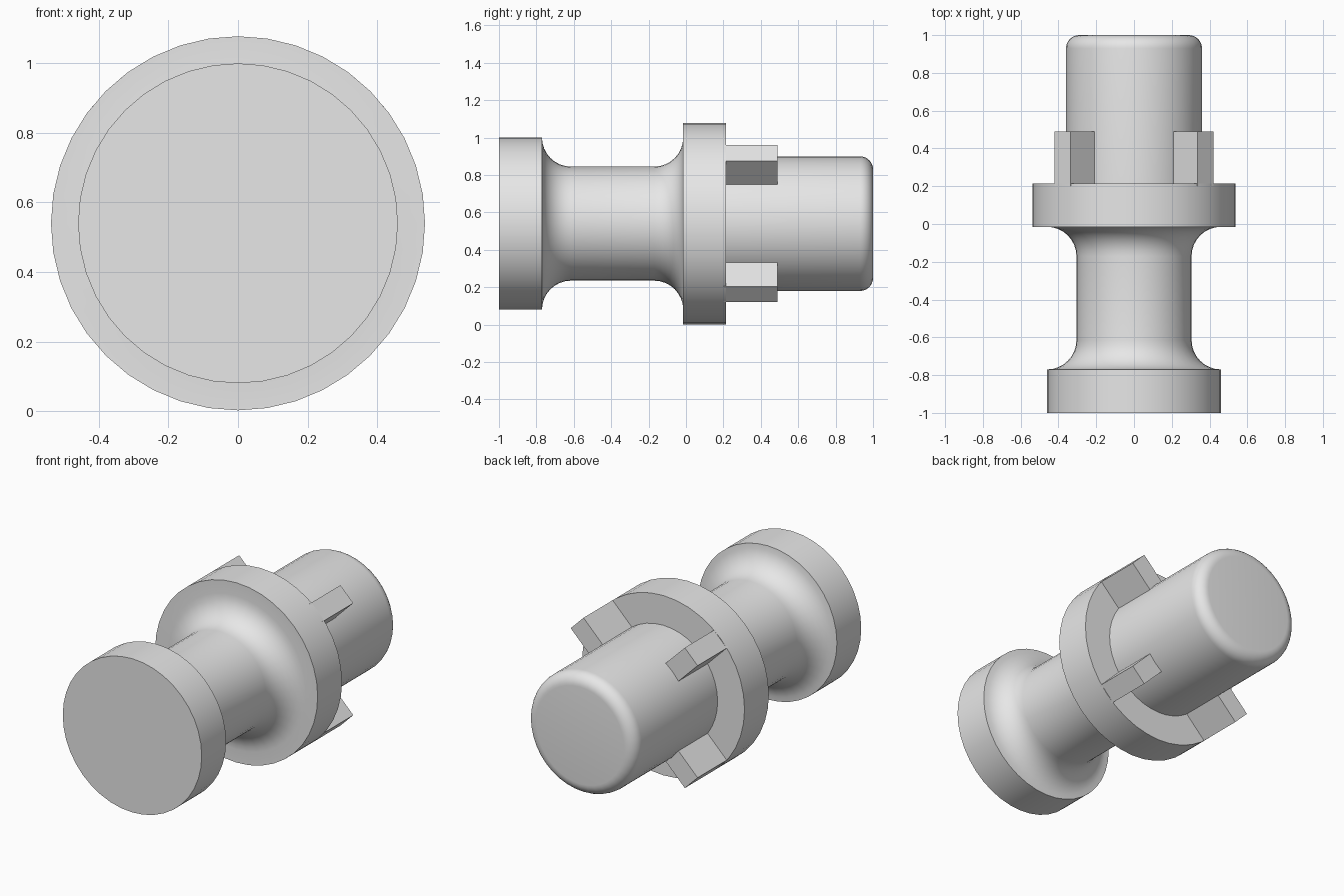
import bpy, bmesh
from math import sin, cos, pi, radians
from mathutils import Matrix, Vector

cube = bpy.data.objects.get("Cube")
if cube:
    bpy.data.objects.remove(cube)

AXIS_Z = 0.54      # height of the turning axis, which runs along y
FLANGE_R = 0.538
SEGMENTS = 40

grey = bpy.data.materials.new("light grey")
grey.use_nodes = True
grey.diffuse_color = (0.8, 0.8, 0.8, 1)
grey.node_tree.nodes["Principled BSDF"].inputs["Base Color"].default_value = (0.8, 0.8, 0.8, 1)


def finish(name, bm):
    bmesh.ops.recalc_face_normals(bm, faces=bm.faces)
    mesh = bpy.data.meshes.new(name)
    bm.to_mesh(mesh)
    bm.free()
    mesh.materials.append(grey)
    ob = bpy.data.objects.new(name, mesh)
    ob.location.z = AXIS_Z
    bpy.context.collection.objects.link(ob)
    bpy.ops.object.select_all(action="DESELECT")
    ob.select_set(True)
    bpy.context.view_layer.objects.active = ob
    bpy.ops.object.shade_smooth_by_angle(angle=radians(30))
    return ob


def arc(y, r, radius, start, end, steps=8):
    """Points (y, r) on an arc in the profile plane, angles in degrees."""
    angles = [radians(start + (end - start) * i / steps) for i in range(steps + 1)]
    return [(y + radius * cos(a), r + radius * sin(a)) for a in angles]


def lathe(name, profile):
    bm = bmesh.new()
    verts = [bm.verts.new((0, y, r)) for y, r in profile]
    edges = [bm.edges.new(pair) for pair in zip(verts, verts[1:])]
    bmesh.ops.spin(bm, geom=verts + edges, axis=(0, 1, 0), cent=(0, 0, 0),
                   angle=2 * pi, steps=SEGMENTS)
    bmesh.ops.remove_doubles(bm, verts=bm.verts, dist=0.0005)
    # flat end caps
    bmesh.ops.holes_fill(bm, edges=[e for e in bm.edges if e.is_boundary], sides=0)
    return finish(name, bm)


# Turned body: end disc, filleted neck, flange and rounded rear shaft
fillet, bevel = 0.155, 0.07
lathe("turned_body",
      [(-1, 0.46)]
      + arc(-0.77 + fillet, 0.46, fillet, 180, 270)
      + arc(-0.015 - fillet, 0.46, fillet, 270, 360)
      + [(-0.015, FLANGE_R), (0.215, FLANGE_R), (0.215, 0.36)]
      + arc(1 - bevel, 0.36 - bevel, bevel, 90, 0))

# Four diagonal lugs behind the flange
inner, outer, y0, y1, width = 0.3, 0.534, 0.2, 0.49, 0.12
for i, name in enumerate(("upper_left", "lower_left", "lower_right", "upper_right")):
    bm = bmesh.new()
    size = Vector((width, y1 - y0, outer - inner))
    place = Matrix.Translation((0, (y0 + y1) / 2, (inner + outer) / 2))
    turn = Matrix.Rotation(pi / 4 + i * pi / 2, 4, "Y")
    bmesh.ops.create_cube(bm, size=1, matrix=turn @ place @ Matrix.Diagonal(size).to_4x4())
    finish(name + "_lug", bm)
